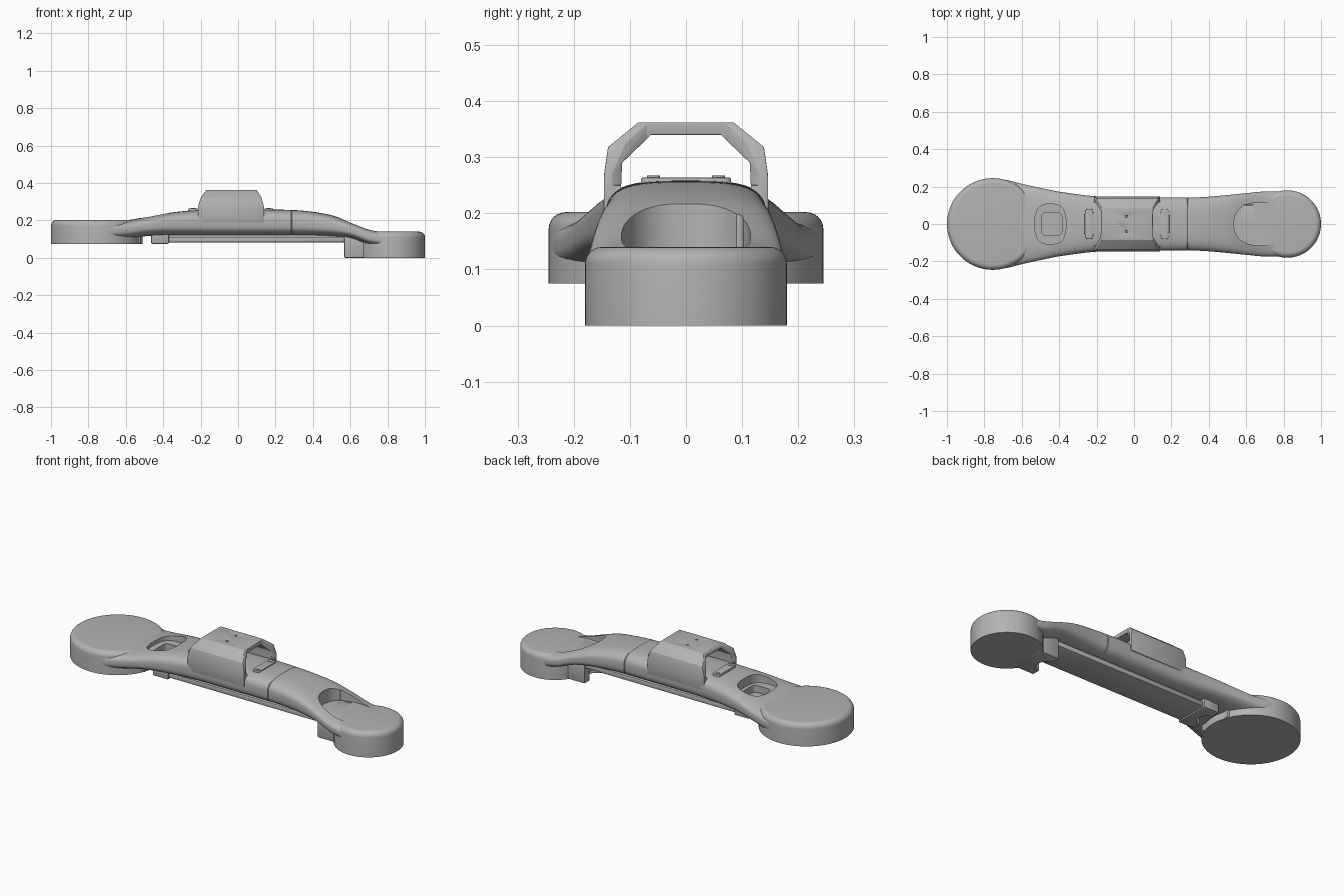
import bpy, bmesh, math
from mathutils import Vector

old = bpy.data.objects.get("Cube")
if old:
    bpy.data.objects.remove(old, do_unlink=True)

grey = bpy.data.materials.new("plain_grey")
grey.use_nodes = True
COLOUR = (0.45, 0.45, 0.45, 1)
grey.diffuse_color = COLOUR
grey.node_tree.nodes["Principled BSDF"].inputs["Base Color"].default_value = COLOUR


def make(name, bm):
    bmesh.ops.recalc_face_normals(bm, faces=bm.faces)
    mesh = bpy.data.meshes.new(name)
    bm.to_mesh(mesh)
    bm.free()
    mesh.materials.append(grey)
    ob = bpy.data.objects.new(name, mesh)
    bpy.context.collection.objects.link(ob)
    return ob


def select(ob):
    bpy.ops.object.select_all(action='DESELECT')
    ob.select_set(True)
    bpy.context.view_layer.objects.active = ob


def smooth(ob, angle=35):
    select(ob)
    bpy.ops.object.shade_smooth_by_angle(angle=math.radians(angle))


def prism(name, outline, axis, lo, hi):
    """Extrude a closed 2D outline along axis 0, 1 or 2."""
    bm = bmesh.new()

    def place(p, d):
        c = list(p)
        c.insert(axis, d)
        return bm.verts.new(c)
    a = [place(p, lo) for p in outline]
    b = [place(p, hi) for p in outline]
    bm.faces.new(a)
    bm.faces.new(b[::-1])
    n = len(a)
    for i in range(n):
        bm.faces.new((a[i], a[(i + 1) % n], b[(i + 1) % n], b[i]))
    return make(name, bm)


def oval(cx, cy, rx, ry, power=2, n=48):
    pts = []
    for i in range(n):
        t = math.tau * (i + 0.5) / n
        c, s = math.cos(t), math.sin(t)
        pts.append((cx + rx * math.copysign(abs(c) ** (2 / power), c),
                    cy + ry * math.copysign(abs(s) ** (2 / power), s)))
    return pts


def boolean(ob, cutter, mode='DIFFERENCE', keep=False):
    mod = ob.modifiers.new("cut", 'BOOLEAN')
    mod.object, mod.operation, mod.solver = cutter, mode, 'EXACT'
    select(ob)
    bpy.ops.object.modifier_apply(modifier=mod.name)
    if not keep:
        bpy.data.objects.remove(cutter, do_unlink=True)


def bevel(ob, width, segments=3, angle=20):
    mod = ob.modifiers.new("soft_edges", 'BEVEL')
    mod.width, mod.segments = width, segments
    mod.limit_method, mod.angle_limit = 'ANGLE', math.radians(angle)
    select(ob)
    bpy.ops.object.modifier_apply(modifier=mod.name)


# Arm stations: x, half width, bottom, top
STATIONS = [Vector(s) for s in (
    (-.8, .235, .09, .195), (-.7, .238, .09, .197), (-.6, .215, .1, .201),
    (-.5, .193, .115, .217), (-.4, .173, .12, .237), (-.2, .148, .12, .257),
    (0, .143, .12, .258), (.2, .143, .12, .258), (.35, .143, .12, .252),
    (.5, .155, .115, .228), (.6, .165, .105, .192), (.7, .174, .07, .155),
    (.8, .172, .05, .135))]


def slope(i):
    a, b = STATIONS[max(i - 1, 0)], STATIONS[min(i + 1, len(STATIONS) - 1)]
    return (b - a) / (b[0] - a[0])


def section(x):
    i = max(k for k in range(len(STATIONS) - 1) if STATIONS[k][0] <= x + 1e-6)
    a, b = STATIONS[i], STATIONS[i + 1]
    h = b[0] - a[0]
    t = (x - a[0]) / h
    return (a * (2 * t**3 - 3 * t**2 + 1) + slope(i) * h * (t**3 - 2 * t**2 + t)
            + b * (3 * t**2 - 2 * t**3) + slope(i + 1) * h * (t**3 - t**2))


# Curved arm with a narrow seam groove
SEAM = .287
xs = sorted([-.8 + 1.6 * i / 80 for i in range(81)] + [SEAM - .003, SEAM, SEAM + .003])
bm = bmesh.new()
rings = []
for x in xs:
    _, w, zb, zt = section(x)
    shrink = .975 if x == SEAM else 1
    ring = oval(0, (zb + zt) / 2, w * shrink, (zt - zb) / 2 * shrink, 3.2, 56)
    rings.append([bm.verts.new((x, y, z)) for y, z in ring])
for r, s in zip(rings, rings[1:]):
    for i in range(len(r)):
        j = (i + 1) % len(r)
        bm.faces.new((r[i], r[j], s[j], s[i]))
bm.faces.new(rings[0])
bm.faces.new(rings[-1])
arm = make("arm", bm)

# Round end pads with rounded upper rims
for name, cx, r, lo, hi in (("large_end_pad", -.755, .245, .075, .202),
                            ("small_end_pad", .82, .18, 0, .14)):
    bm = bmesh.new()
    steps = [(r, lo)] + [(r - .03 * (1 - math.cos(a)), hi - .03 * (1 - math.sin(a)))
                         for a in (math.pi / 12 * k for k in range(7))]
    levels = [[bm.verts.new((x, y, z)) for x, y in oval(cx, 0, q, q, 2, 96)] for q, z in steps]
    for a, b in zip(levels, levels[1:]):
        for i in range(len(a)):
            j = (i + 1) % len(a)
            bm.faces.new((a[i], a[j], b[j], b[i]))
    bm.faces.new(levels[0])
    bm.faces.new(levels[-1])
    pad = make(name, bm)
    if lo > 0:
        large_pad = pad
    else:
        small_pad = pad

# Pockets at both ends of the arm, each with a square socket
left_pocket = prism("left_pocket_cutter", oval(-.447, 0, .083, .107, 2.8), 2, .19, .4)
boolean(large_pad, left_pocket, keep=True)
boolean(arm, left_pocket)
boolean(arm, prism("right_pocket_cutter", oval(.68, 0, .145, .115, 2.4), 2, .14, .4))
boolean(arm, prism("left_socket_cutter", oval(-.44, 0, .055, .06, 6), 2, .15, .3))
boolean(arm, prism("right_socket_cutter", oval(.612, .06, .036, .042, 6), 2, .115, .3))
for ob in (arm, large_pad, small_pad):
    smooth(ob)

# Open saddle arch: cross profile trimmed by the side silhouette
half = [(.147, .19), (.146, .27), (.139, .318), (.085, .362)]
saddle = prism("saddle_arch", half + [(-y, z) for y, z in reversed(half)], 0, -.25, .2)
side = [(-.215, .15), (-.215, .27), (-.198, .325), (-.17, .362), (-.165, .4),
        (.095, .4), (.1, .362), (.125, .325), (.14, .27), (.14, .15)]
boolean(saddle, prism("saddle_side_cutter", side, 1, -.3, .3), 'INTERSECT')
# Ends step inward towards the top plate
for sx, end in ((-1, -.178), (1, .102)):
    wedge = [(end, -.07), (end - sx * .002, .07), (end + sx * .04, .135),
             (end + sx * .2, .135), (end + sx * .2, -.135), (end + sx * .04, -.135)]
    boolean(saddle, prism("saddle_end_cutter", wedge, 2, .25, .5))
inner = [(.124, .1), (.115, .26), (.114, .29), (.062, .34)]
boolean(saddle, prism("saddle_opening_cutter",
                      inner + [(-y, z) for y, z in reversed(inner)], 0, -.4, .4))
for y in (-.04, .04):
    boolean(saddle, prism("pin_hole_cutter", oval(-.04, y, .006, .006, 2, 16), 2, .35, .4))
bevel(saddle, .004, 2)
smooth(saddle)

# Raised mounting plates with screw heads beside the saddle
for label, x in (("right", -.24), ("left", .165)):
    plate = prism(label + "_mount_plate", oval(x, 0, .024, .08, 5), 2, .24, .264)
    bevel(plate, .003, 2, 40)
    smooth(plate)
    for y in (-.058, .058):
        smooth(prism(label + "_screw", oval(x, y, .012, .012, 2, 20), 2, .26, .267))


def block(name, x0, x1, hw, z0, z1, soft=.006):
    ob = prism(name, [(x0, -hw), (x1, -hw), (x1, hw), (x0, hw)], 2, z0, z1)
    bevel(ob, soft, 2)
    return ob


# Rail under the arm and the brackets that hold it
smooth(block("lower_rail", -.4, .58, .09, .083, .112))
block("lower_spine", -.4, .58, .075, .1, .14)
clip = block("rail_bracket", -.465, -.37, .1, .075, .15)
boolean(clip, prism("clip_notch_cutter", oval(-.465, 0, .045, .05), 2, 0, .12))
smooth(clip)
smooth(block("inner_bracket", -.575, -.52, .1, .075, .15))
fork = block("fork_bracket", .567, .7, .1, 0, .14)
boolean(fork, prism("fork_notch_cutter", oval(.567, 0, .05, .055), 2, -.1, .085))
smooth(fork)
